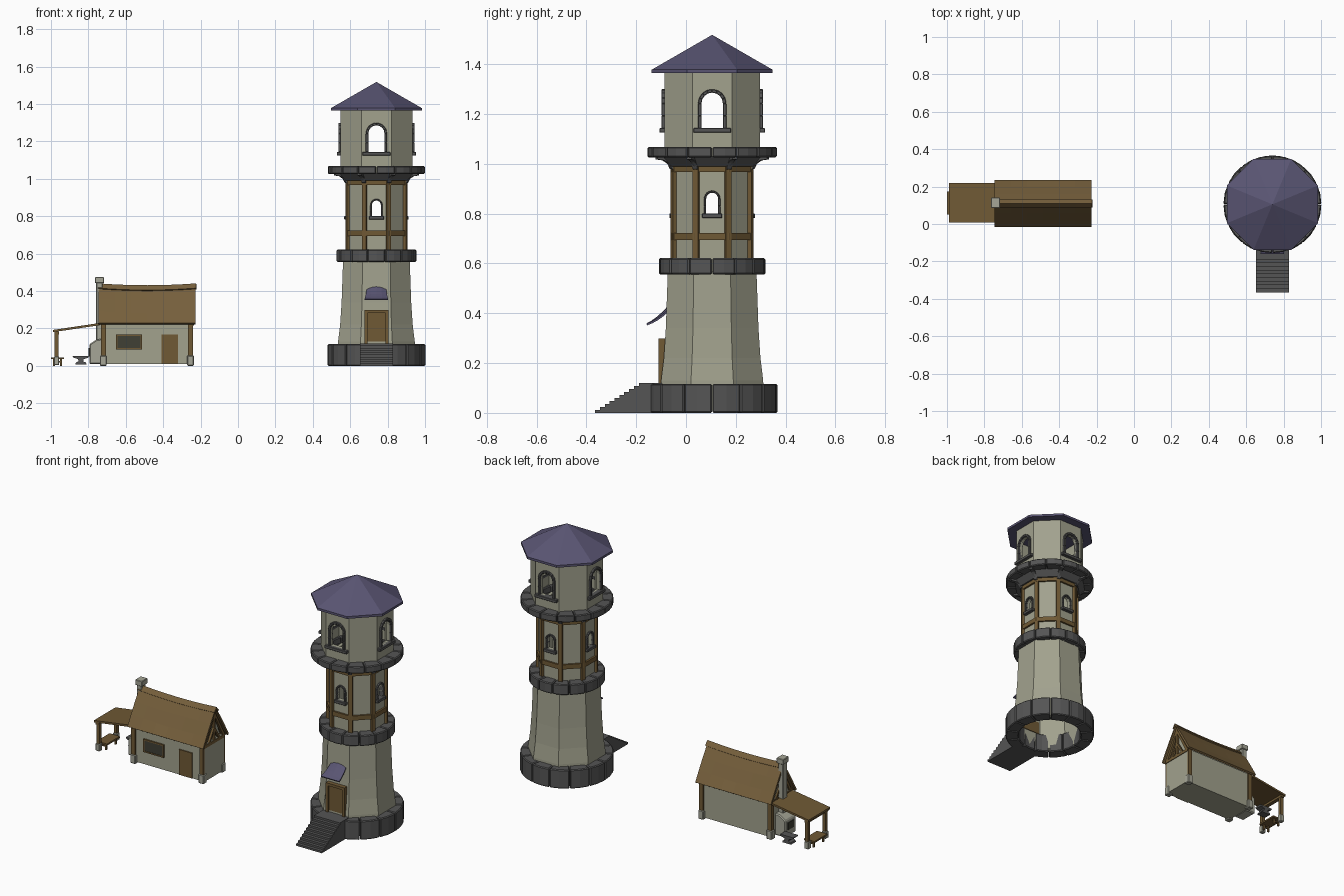
import bpy, bmesh
from math import sin, cos, pi, radians, tan
from mathutils import Matrix, Vector

if "Cube" in bpy.data.objects:
    bpy.data.objects.remove(bpy.data.objects["Cube"])

CX, CY = 0.74, 0.105
I = Matrix.Identity(4)


def mat(name, c):
    m = bpy.data.materials.new(name)
    m.diffuse_color = (*c, 1)
    m.use_nodes = True
    m.node_tree.nodes["Principled BSDF"].inputs["Base Color"].default_value = m.diffuse_color
    return m


PLASTER = mat("plaster", (0.36, 0.36, 0.27))
STONE = mat("dark_stone", (0.09, 0.09, 0.09))
PALE = mat("pale_stone", (0.38, 0.38, 0.31))
WOOD = mat("wood", (0.16, 0.10, 0.035))
THATCH = mat("thatch", (0.18, 0.115, 0.045))
SLATE = mat("slate", (0.10, 0.09, 0.17))
GLASS = mat("dark_glass", (0.05, 0.05, 0.035))


def finish(name, bm, m, bevel=0):
    bmesh.ops.recalc_face_normals(bm, faces=bm.faces)
    me = bpy.data.meshes.new(name)
    bm.to_mesh(me)
    bm.free()
    ob = bpy.data.objects.new(name, me)
    bpy.context.collection.objects.link(ob)
    me.materials.append(m)
    if bevel:
        b = ob.modifiers.new("bevel", 'BEVEL')
        b.width, b.segments, b.limit_method = bevel, 1, 'ANGLE'
    return ob


def part(name, m, prisms, bevel=0):
    """Each prism: xz polygon, y start, y end, placement matrix."""
    bm = bmesh.new()
    for pts, y0, y1, M in prisms:
        a = [bm.verts.new(M @ Vector((x, y0, z))) for x, z in pts]
        b = [bm.verts.new(M @ Vector((x, y1, z))) for x, z in pts]
        bm.faces.new(a)
        bm.faces.new(b[::-1])
        for i in range(len(a)):
            j = (i + 1) % len(a)
            bm.faces.new((a[i], b[i], b[j], a[j]))
    return finish(name, bm, m, bevel)


def box(x0, x1, y0, y1, z0, z1, M=I):
    return ([(x0, z0), (x1, z0), (x1, z1), (x0, z1)], y0, y1, M)


def octagon(name, prof, m):
    """Revolve a closed (apothem, z) outline into an eight-sided shell."""
    bm = bmesh.new()
    k = 1 / cos(pi / 8)
    rings = [[bm.verts.new((CX + r * k * cos(a), CY + r * k * sin(a), z)) for r, z in prof]
             for a in [pi / 8 + i * pi / 4 for i in range(8)]]
    n = len(prof)
    for i in range(8):
        p, q = rings[i], rings[(i + 1) % 8]
        for j in range(n):
            bm.faces.new((p[j], q[j], q[(j + 1) % n], p[(j + 1) % n]))
    bmesh.ops.remove_doubles(bm, verts=bm.verts, dist=1e-5)
    return finish(name, bm, m)


def stone_ring(name, n, r0, r1, z0, z1):
    tilt = Matrix.Translation((CX, CY, 0)) @ Matrix.Rotation(pi / 2, 4, 'X')  # outline lies in plan
    blocks = []
    for i in range(n):
        a = [2 * pi * (i + t) / n for t in (0.012, 0.5, 0.988)]
        pts = [(r1 * cos(t), r1 * sin(t)) for t in a] + [(r0 * cos(t), r0 * sin(t)) for t in a[::-1]]
        blocks.append((pts, z0, z1, Matrix.Translation((CX, CY, 0)) @ Matrix.Scale(1, 4)
                       @ Matrix(((1, 0, 0, 0), (0, 0, 1, 0), (0, 1, 0, 0), (0, 0, 0, 1)))))
    return part(name, STONE, blocks, 0.005)


def sheet(name, m, rows, thick):
    bm = bmesh.new()
    v = [[bm.verts.new(p) for p in r] for r in rows]
    for a, b in zip(v, v[1:]):
        for j in range(len(a) - 1):
            bm.faces.new((a[j], a[j + 1], b[j + 1], b[j]))
    ob = finish(name, bm, m)
    s = ob.modifiers.new("thickness", 'SOLIDIFY')
    s.thickness, s.offset = thick, 0
    return ob


def side(a):
    return Matrix.Translation((CX, CY, 0)) @ Matrix.Rotation(a, 4, 'Z')


FACES = [side(i * pi / 4) for i in range(8)]
CORNERS = [side(pi / 8 + i * pi / 4) for i in range(8)]


def arch(w, z0, zs):
    return ([(-w, z0), (-w, (z0 + zs) / 2)] + [(-w * cos(pi * i / 8), zs + w * sin(pi * i / 8)) for i in range(9)]
            + [(w, (z0 + zs) / 2), (w, z0)])


def windows(level, wall, ap, w, t, z0, zs, sill):
    """Cut four arched openings and line them with stone."""
    for i in range(2):
        c = part(level + "_window_cutter", STONE, [(arch(w, z0, zs), -0.4, 0.4, FACES[i * 2])])
        c.hide_render = True
        c.hide_viewport = True
        b = wall.modifiers.new("opening", 'BOOLEAN')
        b.operation, b.object, b.solver = 'DIFFERENCE', c, 'EXACT'
    inner, outer = arch(w, z0, zs), arch(w + t, z0, zs)
    stones = []
    for M in FACES[::2]:
        for j in range(len(inner) - 1):
            stones.append(([inner[j], inner[j + 1], outer[j + 1], outer[j]], -ap - 0.012, -ap + 0.022, M))
        stones.append(box(-sill, sill, -ap - 0.02, -ap + 0.022, z0 - 0.018, z0, M))
    part(level + "_window_stones", STONE, stones, 0.002)


# Tower walls
octagon("lower_wall", [(.208, .01), (.205, .13), (.194, .22), (.186, .34), (.178, .57), (.158, .57), (.166, .34), (.186, .01)], PLASTER)
mid = octagon("middle_wall", [(.152, .57), (.152, 1.03), (.132, 1.03), (.132, .57)], PLASTER)
top = octagon("upper_wall", [(.192, 1.03), (.192, 1.37), (.172, 1.37), (.172, 1.03)], PLASTER)
windows("middle", mid, .152, .024, .009, .80, .86, .04)
windows("upper", top, .192, .043, .014, 1.143, 1.243, .075)

# Stone courses
stone_ring("base_stones", 14, .185, .262, 0, .116)
stone_ring("middle_stones", 14, .14, .214, .556, .621)
stone_ring("gallery_stones", 16, .165, .26, 1.026, 1.068)
octagon("gallery_flare", [(.155, .99), (.172, .99), (.205, 1.03), (.155, 1.03)], STONE)
bracket = [(.165, .975), (.18, .98), (.19, 1.0), (.212, 1.014), (.242, 1.018), (.242, 1.03), (.165, 1.03)]
part("gallery_brackets", STONE, [(bracket, -.011, .011, M) for M in CORNERS])

# Timber frame
part("timber_posts", WOOD, [box(.15, .175, -.012, .012, .615, .995, M) for M in CORNERS])
part("timber_rails", WOOD, [box(-.066, .066, -.163, -.145, z, z + h, M)
                            for M in FACES for z, h in ((.695, .028), (.968, .025))])

# Tower roof
octagon("tower_roof", [(.0, 1.518), (.243, 1.378), (.243, 1.364), (.0, 1.364)], SLATE)

# Door, canopy and steps
part("tower_door", WOOD, [box(CX - .05, CX + .05, -.1, -.07, .115, .285)])
part("tower_door_frame", WOOD, [box(CX + s * .056 - .008, CX + s * .056 + .008, -.11, -.07, .115, .285) for s in (-1, 1)]
     + [box(CX - .064, CX + .064, -.11, -.07, .283, .299)])
rows = []
for i in range(5):
    t = i / 4
    rows.append([(CX + u * (.063 - .012 * t), -.158 + .085 * t, .355 + .068 * (.6 * t + .4 * t * t) - .014 * t * u * u)
                 for u in (-1, -.5, 0, .5, 1)])
sheet("door_canopy", SLATE, rows, .008)
N = 10
part("steps", STONE, [box(CX - .088, CX + .088, -.365 + i * .0195, -.365 + (i + 1) * .0195 if i < N - 1 else -.09,
                          0, .12 * (i + 1) / N) for i in range(N)])

# Cottage body
Y0 = .11
part("cottage_walls", PLASTER, [box(-.725, -.24, .015, .205, .01, .235)])
TURN = Matrix.Translation((0, Y0, 0)) @ Matrix.Rotation(pi / 2, 4, 'Z')   # local x -> y, local y -> -x
gable = [(-.09, .23), (-.065, .285), (-.035, .345), (0, .41), (.035, .345), (.065, .285), (.09, .23)]
part("cottage_gables", PLASTER, [(gable, .262, .72, TURN)])
truss = []
for y in (.236, .716):
    for s in (-1, 1):
        truss.append(([(s * .105, .225), (s * .085, .225), (0, .385), (0, .41)], y, y + .014, TURN))
        truss.append(([(s * .055, .232), (s * .04, .232), (0, .3), (0, .32)], y, y + .014, TURN))
    truss.append(box(-.1, .1, y, y + .014, .215, .233, TURN))
    truss.append(box(-.007, .007, y, y + .014, .23, .41, TURN))
part("gable_trusses", WOOD, truss)
corners = [(x, y) for x in (-.72, -.254) for y in (.018, .202)]
part("cottage_posts", WOOD, [box(x - .013, x + .013, y - .013, y + .013, .03, .24) for x, y in corners])
part("post_feet", PALE, [box(x - .018, x + .018, y - .018, y + .018, 0, .055) for x, y in corners], .004)
part("cottage_door", WOOD, [box(-.41, -.32, .008, .02, .012, .168)])
part("cottage_window", GLASS, [box(-.645, -.52, .009, .02, .095, .162)])
part("window_frame", WOOD, [box(-.652, -.513, .006, .02, z, z + .008) for z in (.088, .16)]
     + [box(x, x + .008, .006, .02, .09, .166) for x in (-.652, -.521)])

# Sagging thatch
prof = [(-.121, .225), (-.085, .278), (-.045, .345), (0, .42), (.045, .345), (.085, .278), (.121, .225)]


def sagging(x0, x1, pts):
    return [[(x0 + (x1 - x0) * i / 6, Y0 + y, z + .01 * (i / 3 - 1) ** 2 * (z > .25)) for y, z in pts] for i in range(7)]


sheet("cottage_roof", THATCH, sagging(-.745, -.228, prof), .012)
sheet("ridge_cap", THATCH, sagging(-.748, -.223, [(-.017, .402), (0, .425), (.017, .402)]), .012)

# Chimney and forge
part("chimney", PALE, [box(-.758, -.724, .092, .136, .1, .445), box(-.764, -.717, .086, .142, .442, .475)], .003)
hearth = [(-.795, .01), (-.724, .01), (-.724, .145), (-.758, .14), (-.795, .115)]
part("forge_hearth", PALE, [(hearth, .06, .168, I)], .006)
part("forge_opening", GLASS, [box(-.799, -.79, .085, .143, .05, .095)])

# Lean-to
part("lean_to_roof", WOOD, [([(-.99, .18), (-.735, .218), (-.735, .23), (-.99, .192)], .008, .218, I)])
part("lean_to_posts", WOOD, [box(-.98, -.96, y - .01, y + .01, .03, .183) for y in (.028, .198)]
     + [box(-.982, -.958, .012, .214, .168, .182)])
part("lean_to_feet", PALE, [box(-.984, -.956, y - .014, y + .014, .005, .05) for y in (.028, .198)], .003)

# Bench
part("bench", WOOD, [box(-1, -.93, .05, .175, .036, .046)]
     + [box(x, x + .01, y, y + .01, 0, .037) for x in (-.988, -.952) for y in (.062, .153)]
     + [box(-.985, -.945, y, y + .008, .018, .026) for y in (.063, .154)])

# Anvil
anvil = [(-.87, .008), (-.81, .008), (-.813, .018), (-.828, .024), (-.825, .036), (-.8, .044), (-.796, .054),
         (-.886, .054), (-.88, .044), (-.855, .036), (-.852, .024), (-.867, .018)]
part("anvil", STONE, [(anvil, .17, .218, I)])
